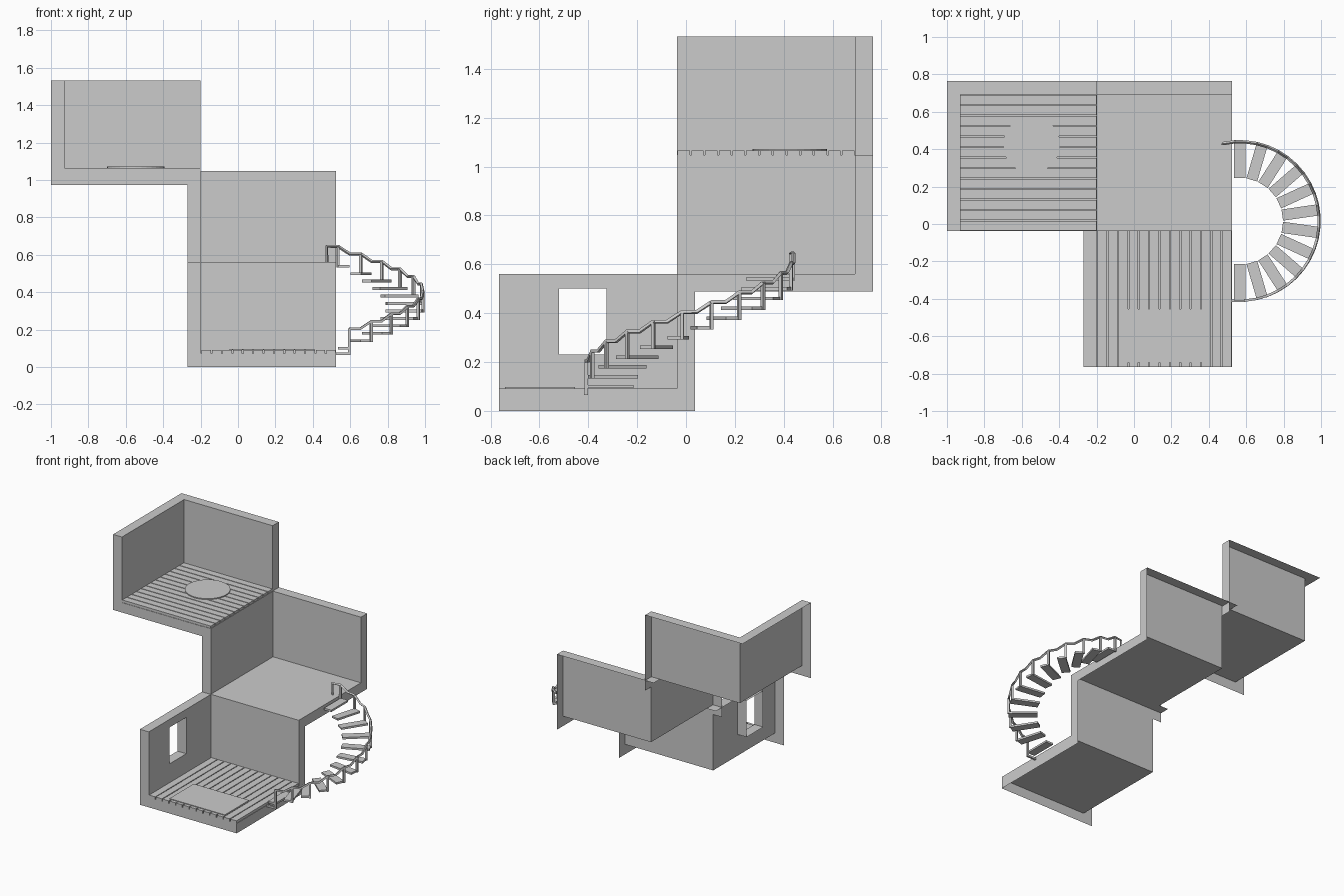
import bpy, bmesh
from math import radians, sin, cos, pi
from mathutils import Matrix, Vector

if "Cube" in bpy.data.objects:
    bpy.data.objects.remove(bpy.data.objects["Cube"])

T = 0.073          # wall and floor thickness


def finish(name, bm):
    me = bpy.data.meshes.new(name)
    bm.to_mesh(me)
    bm.free()
    ob = bpy.data.objects.new(name, me)
    bpy.context.collection.objects.link(ob)
    return ob


def rect(bm, lo, hi, flip=False):
    """Axis-aligned rectangle, flat on the axis where lo == hi; faces +x, -y or +z."""
    axis = next(i for i in range(3) if abs(lo[i] - hi[i]) < 1e-9)
    u, v = [i for i in range(3) if i != axis]
    pts = []
    for a, b in ((0, 0), (1, 0), (1, 1), (0, 1)):
        p = list(lo)
        p[u] = hi[u] if a else lo[u]
        p[v] = hi[v] if b else lo[v]
        pts.append(bm.verts.new(p))
    bm.faces.new(pts[::-1] if flip else pts)


def box(bm, lo, hi, mat=Matrix()):
    lo, hi = Vector(lo), Vector(hi)
    m = mat @ Matrix.Translation((lo + hi) / 2) @ Matrix.Diagonal((*(hi - lo), 1))
    bmesh.ops.create_cube(bm, size=1, matrix=m)


def room(name, x0, x1, y0, y1, z0, z1, window=None):
    """Open corner shell: inside surfaces plus top, front and right rims."""
    bm = bmesh.new()
    xi, yi, zi = x0 + T, y1 - T, z0 + T
    rect(bm, (xi, y0, zi), (x1, yi, zi))                 # floor
    rect(bm, (xi, yi, zi), (x1, yi, z1))                 # back wall
    rect(bm, (x0, y0, z1), (xi, y1, z1))                 # top rims
    rect(bm, (xi, yi, z1), (x1, y1, z1))
    rect(bm, (x0, y0, z0), (xi, y0, z1))                 # front rims
    rect(bm, (xi, y0, z0), (x1, y0, zi))
    rect(bm, (x1, y0, z0), (x1, y1, zi))                 # right rims
    rect(bm, (x1, yi, zi), (x1, y1, z1))
    if not window:
        rect(bm, (xi, y0, zi), (xi, yi, z1))             # left wall
    else:
        a, b, c, d = window
        rect(bm, (xi, y0, zi), (xi, a, z1))              # left wall around window
        rect(bm, (xi, b, zi), (xi, yi, z1))
        rect(bm, (xi, a, zi), (xi, b, c))
        rect(bm, (xi, a, d), (xi, b, z1))
        rect(bm, (x0, a, c), (xi, b, c))                 # window reveal
        rect(bm, (x0, a, d), (xi, b, d), True)
        rect(bm, (x0, b, c), (xi, b, d))
        rect(bm, (x0, a, c), (xi, a, d), True)
    bmesh.ops.remove_doubles(bm, verts=bm.verts, dist=1e-5)
    return finish(name, bm)


def boards(name, x0, x1, y0, y1, z, along_y, n=13, gap=0.006):
    bm = bmesh.new()
    a, b = (x0, x1) if along_y else (y0, y1)
    step = (b - a) / n
    for i in range(n):
        s, e = a + i * step + gap / 2, a + (i + 1) * step - gap / 2
        if along_y:
            box(bm, (s, y0, z), (e, y1, z + 0.019))
        else:
            box(bm, (x0, s, z), (x1, e, z + 0.019))
    return finish(name, bm)


# Rooms
room("lower_room", -0.27, 0.525, -0.765, 0.036, 0, 0.56, (-0.52, -0.325, 0.23, 0.50))
room("middle_room", -0.27, 0.525, -0.037, 0.765, 0.488, 1.048)
room("upper_room", -1.0, -0.2, -0.037, 0.765, 0.973, 1.533)

# Plank floors
boards("lower_floorboards", -0.197, 0.525, -0.765, -0.037, T, True)
boards("upper_floorboards", -0.927, -0.2, -0.037, 0.692, 0.973 + T, False)

# Rugs
bm = bmesh.new()
box(bm, (-0.045, -0.74, 0.091), (0.41, -0.455, 0.097))
finish("square_rug", bm)
bm = bmesh.new()
bmesh.ops.create_cone(bm, cap_ends=True, segments=32, radius1=0.153, radius2=0.153,
                      depth=0.008, matrix=Matrix.Translation((-0.547, 0.425, 1.068)))
finish("round_rug", bm)

# Curved stair: treads and posts around a half circle
C, R, N = Vector((0.565, 0.015, 0)), 0.425, 12
treads, posts, path = bmesh.new(), bmesh.new(), []


def on_arc(deg, z):
    return C + Vector((R * cos(radians(deg)), R * sin(radians(deg)), z))


for k in range(N):
    ang, z = -90 + 180 * k / (N - 1), 0.1 + 0.04 * k
    rot = Matrix.Translation(C) @ Matrix.Rotation(radians(ang), 4, 'Z')
    box(treads, (0.23, -0.03, z - 0.007), (R, 0.03, z + 0.007), rot)
    edge = Matrix.Translation(C) @ Matrix.Rotation(radians(ang + 4), 4, 'Z')
    low = 0.065 if k == 0 else z - 0.007
    box(posts, (R - 0.007, -0.007, low), (R + 0.007, 0.007, z + 0.107), edge)
    path += [on_arc(ang + 4, z + 0.105), on_arc(ang + 12, z + 0.105)]

# Foot bar tying the bottom post to the lower room
box(posts, (0.525, -0.417, 0.065), (0.6, -0.403, 0.079))
finish("stair_treads", treads)
finish("railing_posts", posts)

# Handrail, ending in a post on the middle floor
path[-1:] = [Vector((0.475, 0.43, 0.645)), Vector((0.475, 0.43, 0.56))]
cu = bpy.data.curves.new("handrail", 'CURVE')
cu.dimensions = '3D'
cu.bevel_depth = 0.009
cu.bevel_resolution = 0
cu.use_fill_caps = True
sp = cu.splines.new('POLY')
sp.points.add(len(path) - 1)
for p, co in zip(sp.points, path):
    p.co = (*co, 1)
    p.tilt = pi / 4
sp.use_smooth = False
bpy.context.collection.objects.link(bpy.data.objects.new("handrail", cu))
